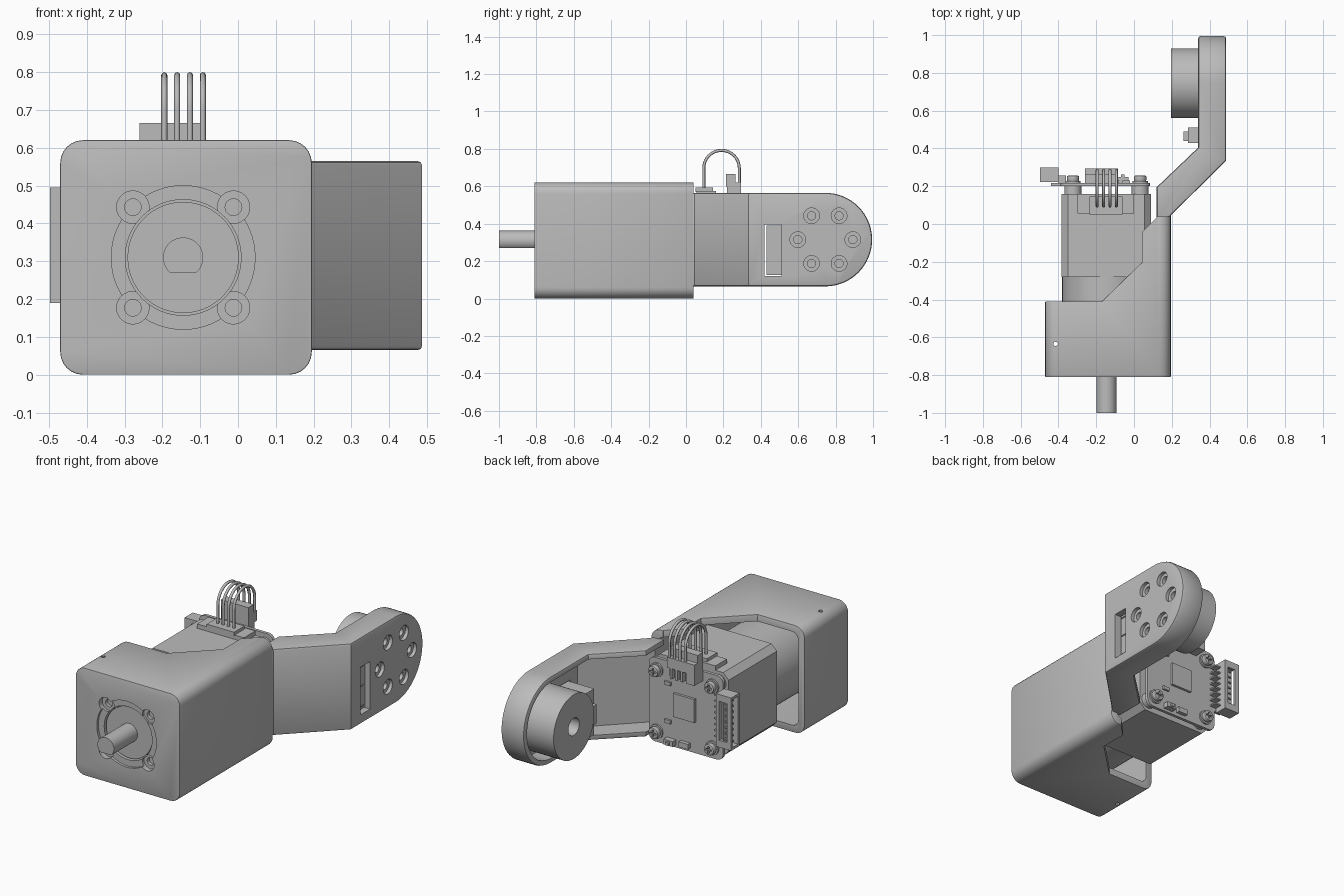
import bpy, bmesh
from math import sin, cos, pi, radians

cube = bpy.data.objects.get("Cube")
if cube:
    bpy.data.objects.remove(cube, do_unlink=True)

grey = bpy.data.materials.new("mid grey")
grey.use_nodes = True
tone = (0.5, 0.5, 0.5, 1)
grey.diffuse_color = tone
grey.node_tree.nodes["Principled BSDF"].inputs["Base Color"].default_value = tone

CX, CZ = -0.145, 0.31      # motor axis
HY, HZ = 0.745, 0.315      # arm hub axis


def prism(name, pts, axis, lo, hi):
    """Extrude a 2D outline along an axis."""
    place = {"x": lambda u, v, w: (w, u, v),
             "y": lambda u, v, w: (u, w, v),
             "z": lambda u, v, w: (u, v, w)}[axis]
    bm = bmesh.new()
    a = [bm.verts.new(place(u, v, lo)) for u, v in pts]
    b = [bm.verts.new(place(u, v, hi)) for u, v in pts]
    bm.faces.new(a)
    bm.faces.new(b)
    for i in range(len(pts)):
        j = (i + 1) % len(pts)
        bm.faces.new((a[i], a[j], b[j], b[i]))
    bmesh.ops.recalc_face_normals(bm, faces=bm.faces)
    me = bpy.data.meshes.new(name)
    bm.to_mesh(me)
    bm.free()
    me.materials.append(grey)
    ob = bpy.data.objects.new(name, me)
    bpy.context.collection.objects.link(ob)
    return ob


def arc(u, v, r, a0, a1, n):
    return [(u + r * cos(radians(a0 + (a1 - a0) * i / n)),
             v + r * sin(radians(a0 + (a1 - a0) * i / n))) for i in range(n + 1)]


def circle(u, v, r, n=40):
    return arc(u, v, r, 0, 360, n)[:-1]


def rounded(u0, u1, v0, v1, r, n=6):
    return (arc(u1 - r, v1 - r, r, 0, 90, n) + arc(u0 + r, v1 - r, r, 90, 180, n)
            + arc(u0 + r, v0 + r, r, 180, 270, n) + arc(u1 - r, v0 + r, r, 270, 360, n))


def box(name, x, y, z):
    return prism(name, [(x[0], y[0]), (x[1], y[0]), (x[1], y[1]), (x[0], y[1])], "z", *z)


def apply(ob, mod):
    bpy.context.view_layer.objects.active = ob
    bpy.ops.object.modifier_apply(modifier=mod.name)


def boolean(ob, cutter, operation="DIFFERENCE"):
    mod = ob.modifiers.new("cut", "BOOLEAN")
    mod.operation, mod.object, mod.solver = operation, cutter, "EXACT"
    apply(ob, mod)
    bpy.data.objects.remove(cutter, do_unlink=True)


def bevel(ob, width):
    mod = ob.modifiers.new("soft edge", "BEVEL")
    mod.width, mod.segments = width, 2
    mod.limit_method, mod.angle_limit = "ANGLE", radians(50)
    apply(ob, mod)


# Housing: rounded tube with a stepped open corner
housing = prism("housing", rounded(-0.47, 0.195, 0, 0.62, 0.06), "y", -0.81, 0.04)
boolean(housing, prism("notch", [(-0.6, -0.41), (-0.17, -0.41), (0.045, -0.2), (0.045, -0.04),
                                 (0.12, 0.035), (0.12, 0.2), (-0.6, 0.2)], "z", -0.1, 0.8))
bevel(housing, 0.01)
boolean(housing, prism("cavity", rounded(-0.43, 0.155, 0.04, 0.58, 0.04), "y", -0.75, 0.2))
boolean(housing, prism("boss_recess", circle(CX, CZ, 0.19, 64), "y", -0.9, -0.795))
boolean(housing, prism("boss_hole", circle(CX, CZ, 0.153, 64), "y", -0.9, -0.7))
boolean(housing, prism("vent_hole", circle(-0.415, -0.635, 0.012, 8), "z", -0.1, 0.8))
corners = [(sx, sz) for sx in (-1, 1) for sz in (-1, 1)]
for sx, sz in corners:
    u, v = CX + sx * 0.133, CZ + sz * 0.133
    boolean(housing, prism("counterbore", circle(u, v, 0.043, 24), "y", -0.9, -0.78))
    boolean(housing, prism("screw_hole", circle(u, v, 0.022, 24), "y", -0.9, -0.76))

# Arm: cranked tray with a round end, open on the inner side
arm = prism("arm", [(0.12, 0.02), (0.195, 0.02), (0.195, 0.045), (0.487, 0.335), (0.487, 1.1),
                    (0.34, 1.1), (0.34, 0.405), (0.12, 0.195)], "z", 0.0, 0.7)
boolean(arm, prism("outline", [(0, 0.065), *arc(HY, HZ, 0.25, -90, 90, 32), (0, 0.565)],
                   "x", 0, 0.6), "INTERSECT")
bevel(arm, 0.012)
tray = prism("tray", [(0.05, -0.1), (0.155, -0.1), (0.155, 0.062), (0.445, 0.352), (0.445, 1.1),
                      (0.2, 1.1), (0.2, 0.41), (0.05, 0.25)], "z", 0.0, 0.7)
boolean(tray, prism("inner", [(-0.2, 0.095), *arc(HY, HZ, 0.22, -90, 90, 32), (-0.2, 0.535)],
                    "x", 0, 0.6), "INTERSECT")
boolean(arm, tray)
boolean(arm, box("slot", (0.4, 0.6), (0.42, 0.51), (0.12, 0.395)))
for i in range(6):
    u, v = HY + 0.147 * cos(i * pi / 3), HZ + 0.147 * sin(i * pi / 3)
    boolean(arm, prism("counterbore", circle(u, v, 0.042, 24), "x", 0.467, 0.6))
    boolean(arm, prism("bolt_hole", circle(u, v, 0.022, 24), "x", 0.44, 0.6))

# Hub and the connector sitting in the arm slot
hub = prism("hub", circle(HY, HZ, 0.185, 64), "x", 0.195, 0.446)
boolean(hub, prism("bore", circle(HY, HZ, 0.05), "x", 0.1, 0.4))
box("slot_connector", (0.285, 0.455), (0.43, 0.51), (0.125, 0.39))
box("slot_connector_tab", (0.262, 0.285), (0.44, 0.49), (0.2, 0.31))
for z in (0.14, 0.257, 0.37):
    box("slot_pin", (0.455, 0.46), (0.44, 0.49), (z, z + 0.006))

# Motor, gearbox and flatted shaft
prism("motor_body", rounded(CX - 0.24, CX + 0.235, 0.07, 0.55, 0.035, 1), "y", -0.28, 0.16)
prism("gearbox", circle(CX, CZ, 0.235, 64), "y", -0.75, -0.28)
prism("front_boss", circle(CX, CZ, 0.147, 64), "y", -0.785, -0.72)
prism("shaft", arc(CX, CZ, 0.053, -48, 228, 36), "y", -1.0, -0.7)
box("motor_socket", (-0.3, 0.0), (0.055, 0.16), (0.54, 0.575))
box("wire_plug", (-0.235, -0.06), (0.05, 0.145), (0.57, 0.593))

# Circuit board with corner screws
board = prism("circuit_board", rounded(-0.435 + 0.045, 0.085, 0.07, 0.555, 0.04), "y", 0.2, 0.218)
box("board_edge", (-0.44, -0.38), (0.2, 0.218), (0.2, 0.48))
for sx, sz in corners:
    u, v = CX + sx * 0.178, CZ + sz * 0.178
    prism("standoff", circle(u, v, 0.045, 24), "y", 0.155, 0.2)
    prism("screw_washer", circle(u, v, 0.04, 24), "y", 0.218, 0.228)
    head = prism("screw_head", circle(u, v, 0.032, 24), "y", 0.226, 0.256)
    bevel(head, 0.006)
    for a, b in ((0.02, 0.005), (0.005, 0.02)):
        boolean(head, box("cross", (u - a, u + a), (0.243, 0.3), (v - b, v + b)))

# Components on the board
box("main_chip", (-0.215, -0.08), (0.218, 0.232), (0.25, 0.385))
box("small_chip", (-0.18, -0.12), (0.218, 0.24), (0.09, 0.12))
box("switch", (-0.09, -0.03), (0.218, 0.25), (0.085, 0.115))
box("switch_knob", (-0.07, -0.05), (0.25, 0.262), (0.09, 0.108))
for z in (0.2, 0.42):
    box("resistor", (-0.06, -0.02), (0.218, 0.23), (z, z + 0.02))

# Side connector: open shell with a row of pins
side = box("side_connector", (-0.497, -0.40), (0.222, 0.298), (0.19, 0.495))
boolean(side, box("mouth", (-0.6, -0.43), (0.235, 0.285), (0.205, 0.48)))
boolean(side, box("back_gap", (-0.47, -0.42), (0.27, 0.4), (0.23, 0.455)))
for i in range(8):
    z = 0.22 + i * 0.034
    box("connector_pin", (-0.48, -0.36), (0.25, 0.258), (z, z + 0.008))
    box("pin_foot", (-0.40, -0.36), (0.218, 0.258), (z, z + 0.008))

# Wire header on the board and the looped wires
header = box("wire_header", (-0.26, -0.085), (0.218, 0.295), (0.5, 0.62))
box("header_latch", (-0.26, -0.085), (0.215, 0.265), (0.6, 0.665))
for i in range(4):
    x = -0.195 + i * 0.034
    boolean(header, box("groove", (x - 0.01, x + 0.01), (0.27, 0.4), (0.4, 0.56)))
    curve = bpy.data.curves.new("wire", "CURVE")
    curve.dimensions, curve.bevel_depth, curve.bevel_resolution = "3D", 0.008, 2
    curve.use_fill_caps = True
    path = [(0.285, 0.58), *arc(0.19, 0.697, 0.095, 0, 180, 20), (0.095, 0.58)]
    spline = curve.splines.new("POLY")
    spline.points.add(len(path) - 1)
    for p, (y, z) in zip(spline.points, path):
        p.co = (x, y, z, 1)
    curve.materials.append(grey)
    bpy.context.collection.objects.link(bpy.data.objects.new("wire", curve))

# Smooth the round parts, keep edges crisp
for ob in bpy.context.scene.objects:
    ob.select_set(ob.type == "MESH")
bpy.context.view_layer.objects.active = housing
bpy.ops.object.shade_smooth_by_angle(angle=radians(30))
